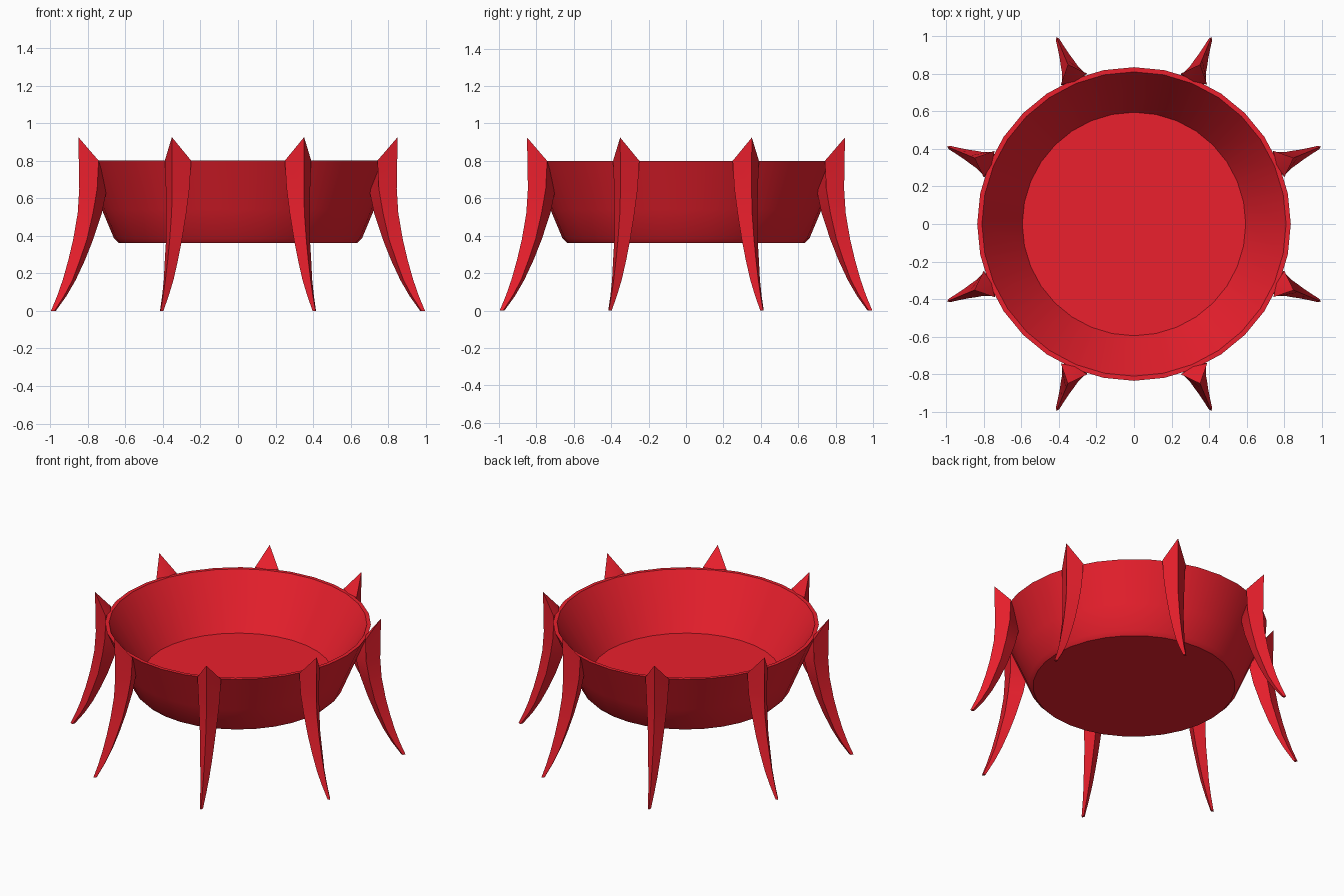
import bpy, bmesh, math

if "Cube" in bpy.data.objects:
    bpy.data.objects.remove(bpy.data.objects["Cube"])

red = bpy.data.materials.new("red")
red.diffuse_color = (0.83, 0.014, 0.026, 1)
red.use_nodes = True
red.node_tree.nodes["Principled BSDF"].inputs["Base Color"].default_value = red.diffuse_color


def make_object(name, bm):
    bmesh.ops.recalc_face_normals(bm, faces=bm.faces)
    mesh = bpy.data.meshes.new(name)
    bm.to_mesh(mesh)
    bm.free()
    mesh.materials.append(red)
    obj = bpy.data.objects.new(name, mesh)
    bpy.context.collection.objects.link(obj)
    return obj


def smooth(obj, degrees):
    bpy.ops.object.select_all(action='DESELECT')
    obj.select_set(True)
    bpy.context.view_layer.objects.active = obj
    bpy.ops.object.shade_smooth_by_angle(angle=math.radians(degrees))


# Bowl: closed profile (radius, height) swept around z
SIDES = 32
profile = [(0.635, 0.36), (0.66, 0.385), (0.725, 0.54), (0.835, 0.80),
           (0.81, 0.80), (0.595, 0.455)]
bm = bmesh.new()
rings = []
for r, z in profile:
    angles = [2 * math.pi * i / SIDES for i in range(SIDES)]
    rings.append([bm.verts.new((r * math.cos(a), r * math.sin(a), z)) for a in angles])
for low, high in zip(rings, rings[1:]):
    for i in range(SIDES):
        j = (i + 1) % SIDES
        bm.faces.new((low[i], low[j], high[j], high[i]))
bm.faces.new(rings[0])
bm.faces.new(rings[-1])
smooth(make_object("bowl", bm), 30)

# Claw leg sections: height, ridge radius, side radius, half width, inner radius
sections = [
    (0.80, 0.920, 0.835, 0.076, 0.822),
    (0.65, 0.915, 0.840, 0.068, 0.755),
    (0.52, 0.924, 0.860, 0.058, 0.785),
    (0.38, 0.950, 0.890, 0.046, 0.835),
    (0.27, 0.978, 0.927, 0.038, 0.882),
    (0.165, 1.010, 0.965, 0.028, 0.935),
    (0.08, 1.042, 1.010, 0.019, 0.988),
    (0.00, 1.078, 1.062, 0.010, 1.050),
]


def claw_leg(name, angle):
    c, s = math.cos(angle), math.sin(angle)
    bm = bmesh.new()

    def vert(r, t, z):
        return bm.verts.new((r * c - t * s, r * s + t * c, z))

    loops = []
    for k, (z, ridge, side, w, inner) in enumerate(sections):
        peak = 0.925 if k == 0 else z      # ridge rises into a spike above the rim
        loops.append([vert(ridge, 0, peak), vert(side, w, z),
                      vert(inner, 0, z), vert(side, -w, z)])
    for a, b in zip(loops, loops[1:]):
        for i in range(4):
            j = (i + 1) % 4
            bm.faces.new((a[i], a[j], b[j], b[i]))
    top = loops[0]
    bm.faces.new((top[0], top[1], top[2]))
    bm.faces.new((top[0], top[2], top[3]))
    bm.faces.new(loops[-1])
    smooth(make_object(name, bm), 25)


# Eight legs evenly spaced around the bowl
for k in range(8):
    claw_leg(f"claw_leg_{k + 1}", math.radians(22.5 + 45 * k))
